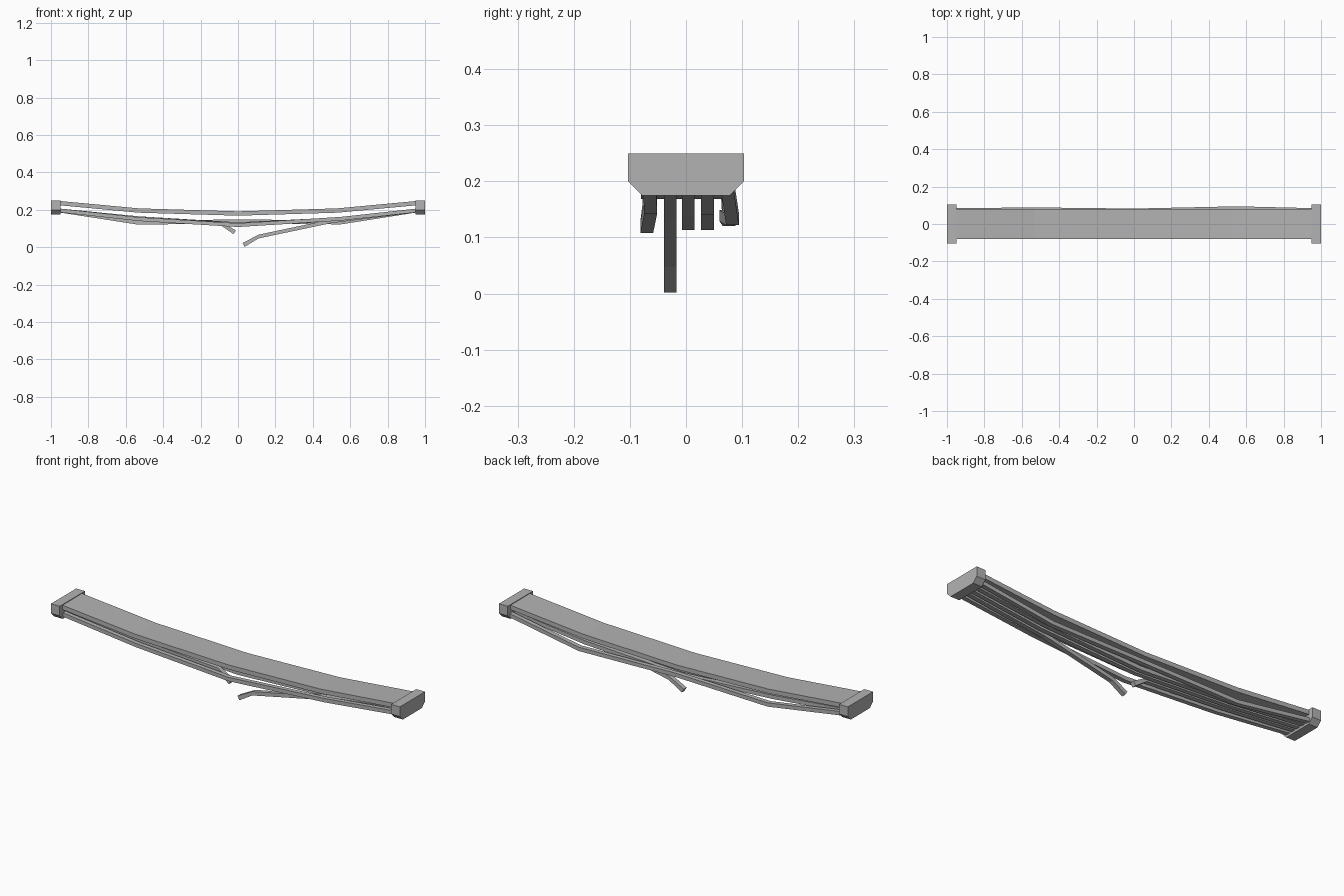
import bpy
import bmesh

cube = bpy.data.objects.get("Cube")
if cube:
    bpy.data.objects.remove(cube, do_unlink=True)

grey = bpy.data.materials.new("concrete_grey")
grey.use_nodes = True
grey.diffuse_color = (0.45, 0.45, 0.45, 1)
grey.node_tree.nodes["Principled BSDF"].inputs["Base Color"].default_value = grey.diffuse_color


def loft(name, sections):
    """Skin a row of equal cross-sections and cap both ends."""
    bm = bmesh.new()
    rings = [[bm.verts.new(p) for p in s] for s in sections]
    n = len(rings[0])
    for a, b in zip(rings, rings[1:]):
        for i in range(n):
            j = (i + 1) % n
            bm.faces.new((a[i], a[j], b[j], b[i]))
    bm.faces.new(rings[0])
    bm.faces.new(rings[-1])
    bmesh.ops.recalc_face_normals(bm, faces=bm.faces)
    mesh = bpy.data.meshes.new(name)
    bm.to_mesh(mesh)
    bm.free()
    mesh.materials.append(grey)
    obj = bpy.data.objects.new(name, mesh)
    bpy.context.collection.objects.link(obj)


def strip(name, path, width, thick):
    """Flat bar along x, through centre points (x, y, z)."""
    w, t = width / 2, thick / 2
    # lean the end sections with the bar so its cut ends are square
    sections = []
    for k, (x, y, z) in enumerate(path):
        lean = 0
        if abs(x) < 0.1 and k == len(path) - 1:
            px, _, pz = path[k - 1]
            lean = t * (z - pz) / (x - px)
        sections.append([(x - lean * s, y + v, z + s * t)
                         for v, s in ((-w, -1), (w, -1), (w, 1), (-w, 1))])
    loft(name, sections)


# End blocks with chamfered undersides
profile = [(-0.103, 0.25), (0.103, 0.25), (0.103, 0.2),
           (0.078, 0.175), (-0.078, 0.175), (-0.103, 0.2)]
for side, name in ((1, "left_end_block"), (-1, "right_end_block")):
    loft(name, [[(side * x, y, z) for y, z in profile] for x in (0.95, 1.0)])

# Sagging deck
strip("deck", [(-0.97, 0, 0.237), (-0.53, 0, 0.196), (0, 0, 0.18),
               (0.53, 0, 0.196), (0.97, 0, 0.237)], 0.16, 0.023)

# Loose bars below the deck: (y, z) at the five stations
stations = (-0.97, -0.53, 0, 0.55, 0.97)
bars = {
    "front_bar": [(-0.065, 0.198), (-0.066, 0.15), (-0.07, 0.118), (-0.063, 0.152), (-0.065, 0.198)],
    "middle_bar": [(0.004, 0.198), (0.004, 0.155), (0.004, 0.123), (0.004, 0.148), (0.004, 0.198)],
    "inner_back_bar": [(0.038, 0.198), (0.038, 0.155), (0.038, 0.123), (0.038, 0.15), (0.038, 0.198)],
    "back_bar": [(0.073, 0.198), (0.077, 0.13), (0.071, 0.139), (0.083, 0.132), (0.073, 0.198)],
}
for name, points in bars.items():
    strip(name, [(x, y, z) for x, (y, z) in zip(stations, points)], 0.023, 0.02)

# Snapped bar, one half hanging from each end
for name, points in {
    "snapped_bar_left": [(0.97, 0.198), (0.5, 0.139), (0.11, 0.057), (0.03, 0.012)],
    "snapped_bar_right": [(-0.97, 0.198), (-0.53, 0.155), (-0.09, 0.126), (-0.018, 0.08)],
}.items():
    strip(name, [(x, -0.028, z) for x, z in points], 0.023, 0.02)
